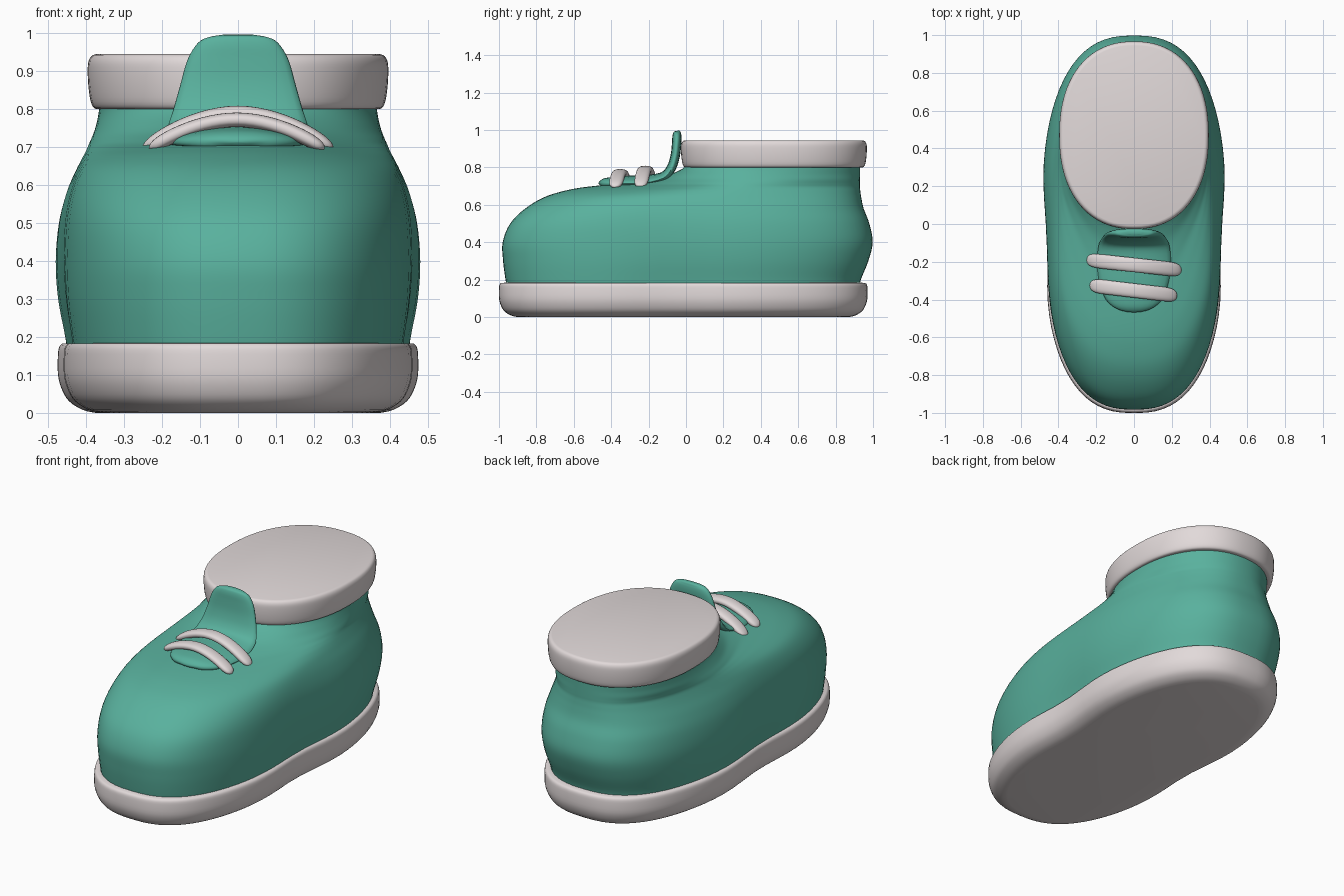
import bpy, bmesh, math
from mathutils import Vector

if "Cube" in bpy.data.objects:
    bpy.data.objects.remove(bpy.data.objects["Cube"])

teal = bpy.data.materials.new("teal")
teal.diffuse_color = (0.10, 0.44, 0.34, 1)
teal.use_nodes = True
teal.node_tree.nodes["Principled BSDF"].inputs["Base Color"].default_value = teal.diffuse_color
white = bpy.data.materials.new("off_white")
white.diffuse_color = (0.76, 0.70, 0.70, 1)
white.use_nodes = True
white.node_tree.nodes["Principled BSDF"].inputs["Base Color"].default_value = white.diffuse_color


def loft(name, rings, mat, angle=40):
    """Skin a list of closed rings and cap both ends."""
    bm = bmesh.new()
    vs = [[bm.verts.new(p) for p in r] for r in rings]
    n = len(vs[0])
    for a, b in zip(vs, vs[1:]):
        for i in range(n):
            j = (i + 1) % n
            bm.faces.new((a[i], a[j], b[j], b[i]))
    bm.faces.new(vs[0])
    bm.faces.new(vs[-1])
    bmesh.ops.recalc_face_normals(bm, faces=bm.faces)
    me = bpy.data.meshes.new(name)
    bm.to_mesh(me)
    bm.free()
    me.shade_smooth()
    me.set_sharp_from_angle(angle=math.radians(angle))
    me.materials.append(mat)
    ob = bpy.data.objects.new(name, me)
    bpy.context.collection.objects.link(ob)
    return ob


def refine(rows, k=5):
    """Catmull-Rom resampling of parameter rows."""
    out = []
    for i in range(len(rows) - 1):
        p = [rows[max(0, min(len(rows) - 1, i + d))] for d in (-1, 0, 1, 2)]
        for s in range(k):
            t = s / k
            out.append([0.5 * (2 * b + (c - a) * t + (2 * a - 5 * b + 4 * c - d) * t * t
                               + (3 * b - a - 3 * c + d) * t ** 3) for a, b, c, d in zip(*p)])
    return out + [rows[-1]]


def superellipse(n, count):
    pts = []
    for i in range(count):
        a = math.tau * i / count
        c, s = math.cos(a), math.sin(a)
        pts.append((math.copysign(abs(c) ** (2 / n), c), math.copysign(abs(s) ** (2 / n), s)))
    return pts


def foot_ring(z, front, back, wf, wb, waist, n=2.55):
    """Foot-shaped outline: toe width wf blends into heel width wb."""
    c, h = (front + back) / 2, (back - front) / 2
    ring = []
    for x, s in superellipse(n, 80):
        y = c + h * s
        t = max(0, min(1, (y + 0.45) / 0.8))
        t = t * t * (3 - 2 * t)
        w = wf + (wb - wf) * t - waist * math.exp(-((y + 0.06) / 0.26) ** 2)
        ring.append((x * w, y, z))
    return ring


def strap(name, rows, side, mat):
    """Flat rounded band along a path; rows are x, y, z, half width, half thickness, droop."""
    rings = []
    for i, r in enumerate(rows):
        tan = Vector(rows[min(i + 1, len(rows) - 1)][:3]) - Vector(rows[max(i - 1, 0)][:3])
        nor = side.cross(tan).normalized()
        rings.append([Vector(r[:3]) + side * r[3] * u + nor * (r[4] * v - r[5] * (r[3] * u) ** 2)
                      for u, v in superellipse(2.4, 24)])
    return loft(name, rings, mat, 60)


# Sole: z, inset
sole = [(0.0, 0.10), (0.008, 0.065), (0.03, 0.03), (0.06, 0.011), (0.10, 0.0),
        (0.155, 0.0), (0.175, 0.004), (0.183, 0.012)]
loft("sole", [foot_ring(z, -1 + d, 0.97 - d, 0.48 - d, 0.49 - d, 0.035)
              for z, d in refine(sole, 3)] + [foot_ring(0.184, -0.95, 0.92, 0.43, 0.44, 0.035)], white)

# Upper: z, front, back, toe width, heel width, waist, squareness
upper = [(0.15, -0.955, 0.925, 0.45, 0.463, 0.03, 2.55),
         (0.20, -0.965, 0.935, 0.457, 0.470, 0.028, 2.55),
         (0.30, -0.978, 0.975, 0.468, 0.486, 0.022, 2.55),
         (0.40, -0.98, 0.998, 0.470, 0.490, 0.016, 2.55),
         (0.50, -0.94, 0.98, 0.465, 0.480, 0.012, 2.55),
         (0.58, -0.86, 0.95, 0.452, 0.458, 0.010, 2.5),
         (0.64, -0.76, 0.937, 0.425, 0.430, 0.006, 2.45),
         (0.675, -0.65, 0.932, 0.375, 0.412, 0.003, 2.4),
         (0.695, -0.54, 0.93, 0.31, 0.401, 0, 2.35),
         (0.712, -0.38, 0.93, 0.25, 0.392, 0, 2.3),
         (0.735, -0.19, 0.93, 0.26, 0.381, 0, 2.25),
         (0.765, -0.08, 0.93, 0.31, 0.372, 0, 2.2),
         (0.80, -0.01, 0.93, 0.36, 0.366, 0, 2.2),
         (0.84, 0.01, 0.93, 0.36, 0.366, 0, 2.2)]
loft("shoe_upper", [foot_ring(*r) for r in refine(upper)], teal, 60)

# Collar cuff: z, inset
cuff = [(0.80, 0.03), (0.803, 0.017), (0.82, 0.008), (0.86, 0.002), (0.90, 0.0),
        (0.925, 0.002), (0.94, 0.01), (0.945, 0.022)]
loft("collar", [[(x * (0.396 - d), 0.47 + y * (0.497 - d), z) for x, y in superellipse(2.25, 80)]
                for z, d in refine(cuff, 3)], white)

# Tongue: y, z, half width, droop
tongue = [(-0.462, 0.706, 0.02, 0.5), (-0.45, 0.713, 0.09, 0.5), (-0.40, 0.723, 0.15, 0.5),
          (-0.30, 0.731, 0.185, 0.5), (-0.20, 0.736, 0.195, 0.4), (-0.12, 0.752, 0.188, 0.2),
          (-0.08, 0.795, 0.172, 0.1), (-0.058, 0.86, 0.153, 0), (-0.05, 0.93, 0.133, 0),
          (-0.048, 0.975, 0.105, 0), (-0.046, 0.99, 0.075, 0), (-0.046, 0.996, 0.04, 0)]
strap("tongue", [(0, y, z, w, min(0.025, 0.004 + w * 0.18), k) for y, z, w, k in refine(tongue, 4)],
      Vector((1, 0, 0)), teal)

# Laces: centre x, half span, centre y, peak z
for name, cx, a, cy, top in (("lace_back", 0, 0.25, -0.217, 0.79),
                             ("lace_front", -0.003, 0.23, -0.352, 0.772)):
    rows = []
    for i in range(33):
        u = -math.cos(math.pi * i / 32)
        r = math.sqrt(max(0.02, 1 - abs(u) ** 12))
        rows.append((cx + a * u, cy - 0.027 * u, top - (top - 0.695) * abs(u) ** 1.9,
                     0.038 * r, 0.019 * r, 0))
    strap(name, rows, Vector((0, -1, 0)), white)
